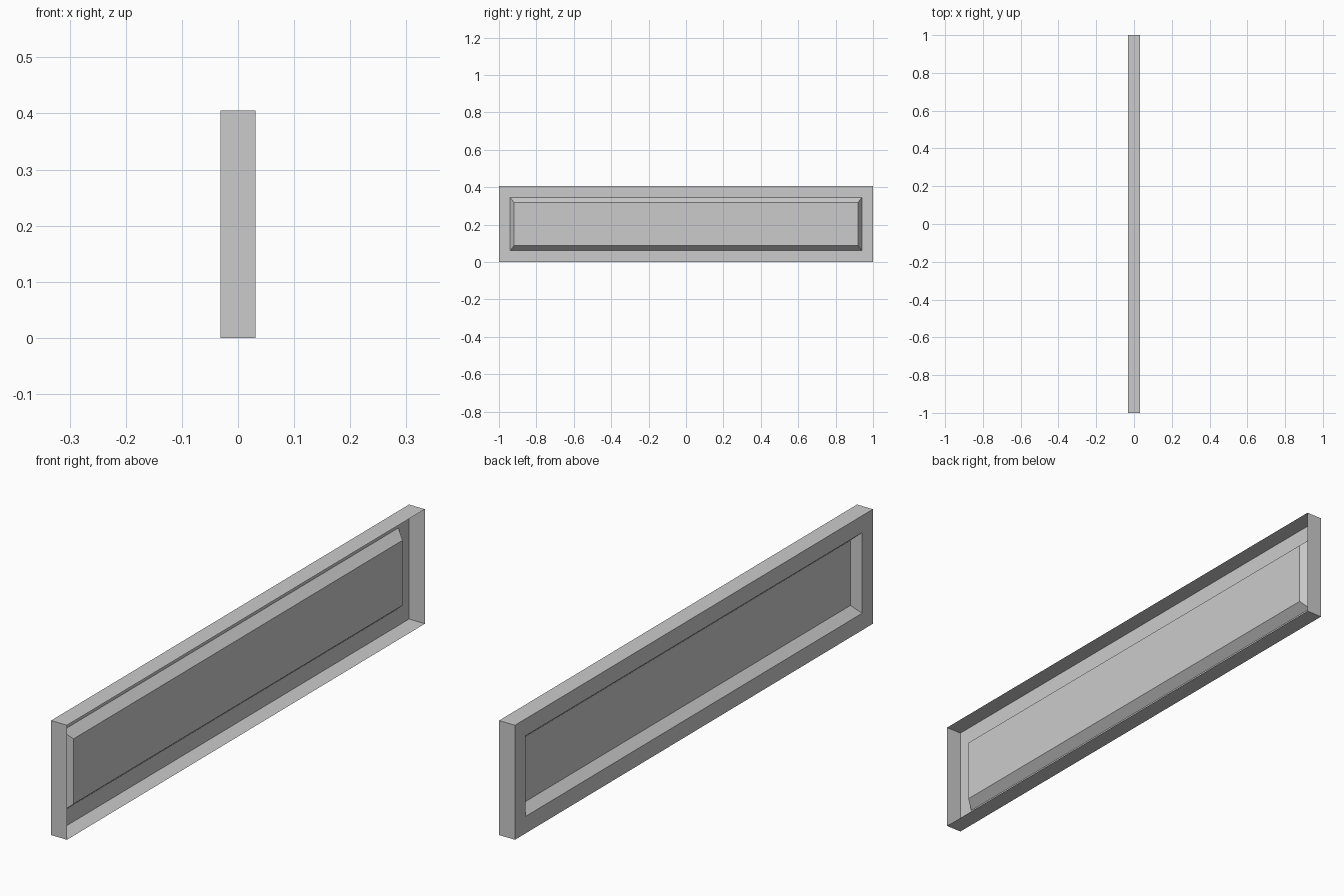
import bpy
import bmesh

cube = bpy.data.objects.get("Cube")
if cube:
    bpy.data.objects.remove(cube, do_unlink=True)

HEIGHT = 0.405
DEPTH = 0.031

grey = bpy.data.materials.new("plain grey")
grey.use_nodes = True
colour = (0.6, 0.6, 0.6, 1)
grey.diffuse_color = colour
grey.node_tree.nodes["Principled BSDF"].inputs["Base Color"].default_value = colour

bm = bmesh.new()


def ring(x, inset_y, inset_z):
    """Rectangular loop across the panel, inset from its outer edge."""
    y, low, high = 1 - inset_y, inset_z, HEIGHT - inset_z
    corners = [(-y, low), (y, low), (y, high), (-y, high)]
    return [bm.verts.new((x, cy, cz)) for cy, cz in corners]


# Open back rim, outer face edge, recess edge, recess floor
rings = [
    ring(DEPTH, 0, 0),
    ring(-DEPTH, 0, 0),
    ring(-DEPTH, 0.06, 0.06),
    ring(0, 0.081, 0.0875),
]

# Side walls, flat border and sloping recess walls
for a, b in zip(rings, rings[1:]):
    for i in range(4):
        j = (i + 1) % 4
        bm.faces.new((a[i], b[i], b[j], a[j]))

# Recess floor, facing the same way as the border
bm.faces.new(rings[-1][::-1])

# Turn the open shell outwards if its border faces inwards
bm.normal_update()
border = next(f for f in bm.faces if all(abs(v.co.x + DEPTH) < 1e-4 for v in f.verts))
bmesh.ops.recalc_face_normals(bm, faces=bm.faces)
bm.normal_update()
if border.normal.x > 0:
    bmesh.ops.reverse_faces(bm, faces=bm.faces)

mesh = bpy.data.meshes.new("recessed_panel")
bm.to_mesh(mesh)
bm.free()
mesh.materials.append(grey)
panel = bpy.data.objects.new("recessed_panel", mesh)
bpy.context.collection.objects.link(panel)
